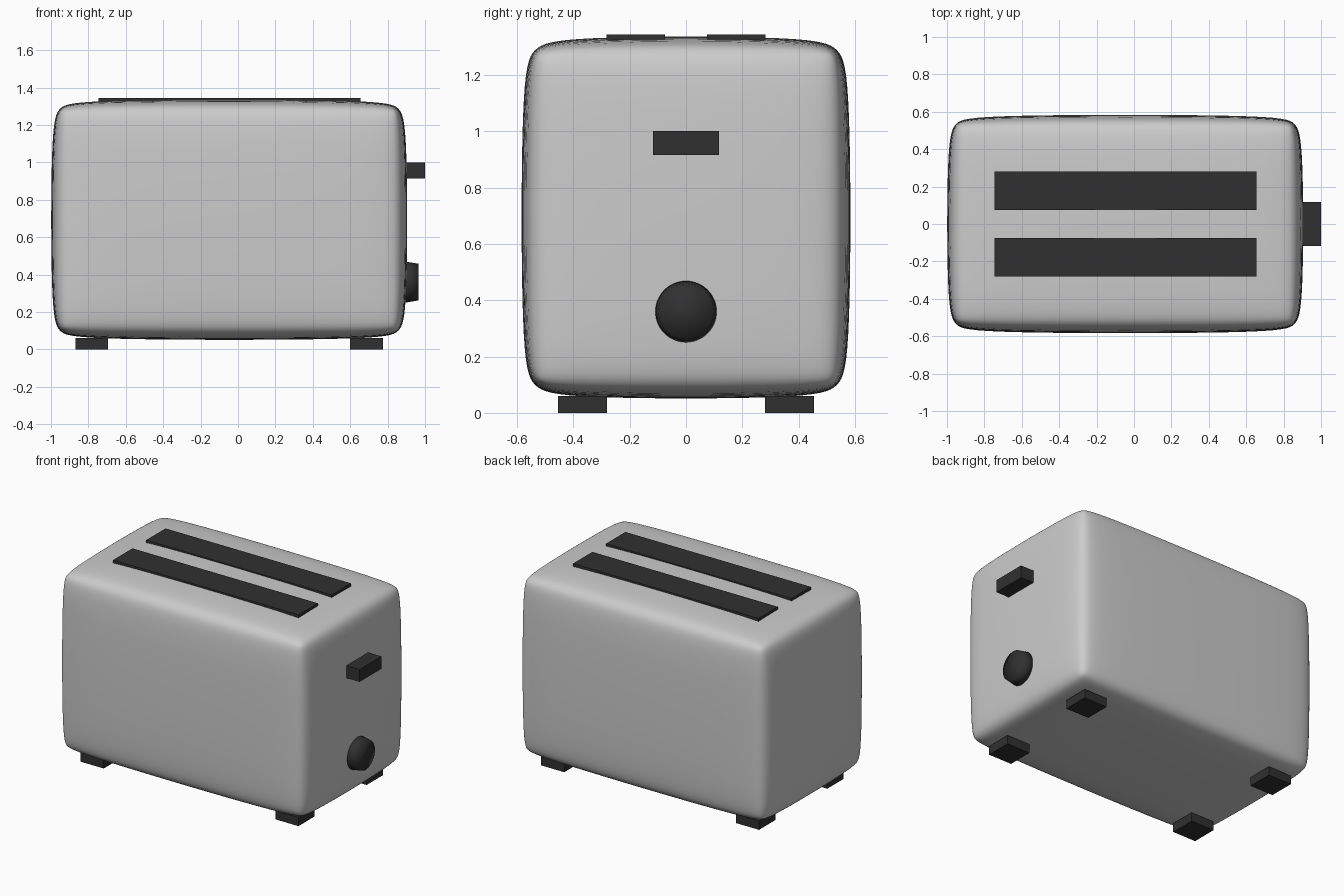
import bpy
import math

cube = bpy.data.objects.get("Cube")
if cube:
    bpy.data.objects.remove(cube, do_unlink=True)


def make_material(name, value):
    mat = bpy.data.materials.new(name)
    mat.use_nodes = True
    colour = (value, value, value, 1)
    mat.diffuse_color = colour
    mat.node_tree.nodes["Principled BSDF"].inputs["Base Color"].default_value = colour
    return mat


grey = make_material("light_grey", 0.6)
black = make_material("soft_black", 0.03)


def box(name, low, high, mat):
    """Box between two corners, with its scale applied."""
    centre = [(a + b) / 2 for a, b in zip(low, high)]
    bpy.ops.mesh.primitive_cube_add(size=1, location=centre)
    obj = bpy.context.object
    obj.name = name
    obj.scale = [b - a for a, b in zip(low, high)]
    bpy.ops.object.transform_apply(location=False, rotation=False, scale=True)
    obj.data.materials.append(mat)
    return obj


# Softly rounded housing
body = box("body", (-1.002, -0.587, 0.048), (0.908, 0.587, 1.339), grey)
bevel = body.modifiers.new("rounded_edges", "BEVEL")
bevel.width = 0.14
bevel.segments = 2
subsurf = body.modifiers.new("smooth_surface", "SUBSURF")
subsurf.levels = subsurf.render_levels = 3
bpy.ops.object.shade_smooth()

# Bread slots and feet, mirrored front to back
for side, label in ((-1, "front"), (1, "back")):
    near, far = sorted((side * 0.074, side * 0.282))
    box(label + "_slot", (-0.745, near, 1.31), (0.655, far, 1.343), black)

    near, far = sorted((side * 0.28, side * 0.455))
    for x, end in ((-0.87, "right"), (0.6, "left")):
        box(f"{label}_{end}_foot", (x, near, 0), (x + 0.175, far, 0.06), black)

# Push-down lever
box("lever", (0.86, -0.117, 0.915), (1.0, 0.117, 1.0), black)

# Browning dial, slightly tapered outwards
bpy.ops.mesh.primitive_cone_add(vertices=48, radius1=0.112, radius2=0.098, depth=0.085,
                                location=(0.9225, 0, 0.36), rotation=(0, math.pi / 2, 0))
dial = bpy.context.object
dial.name = "dial"
dial.data.materials.append(black)
bpy.ops.object.shade_smooth()
